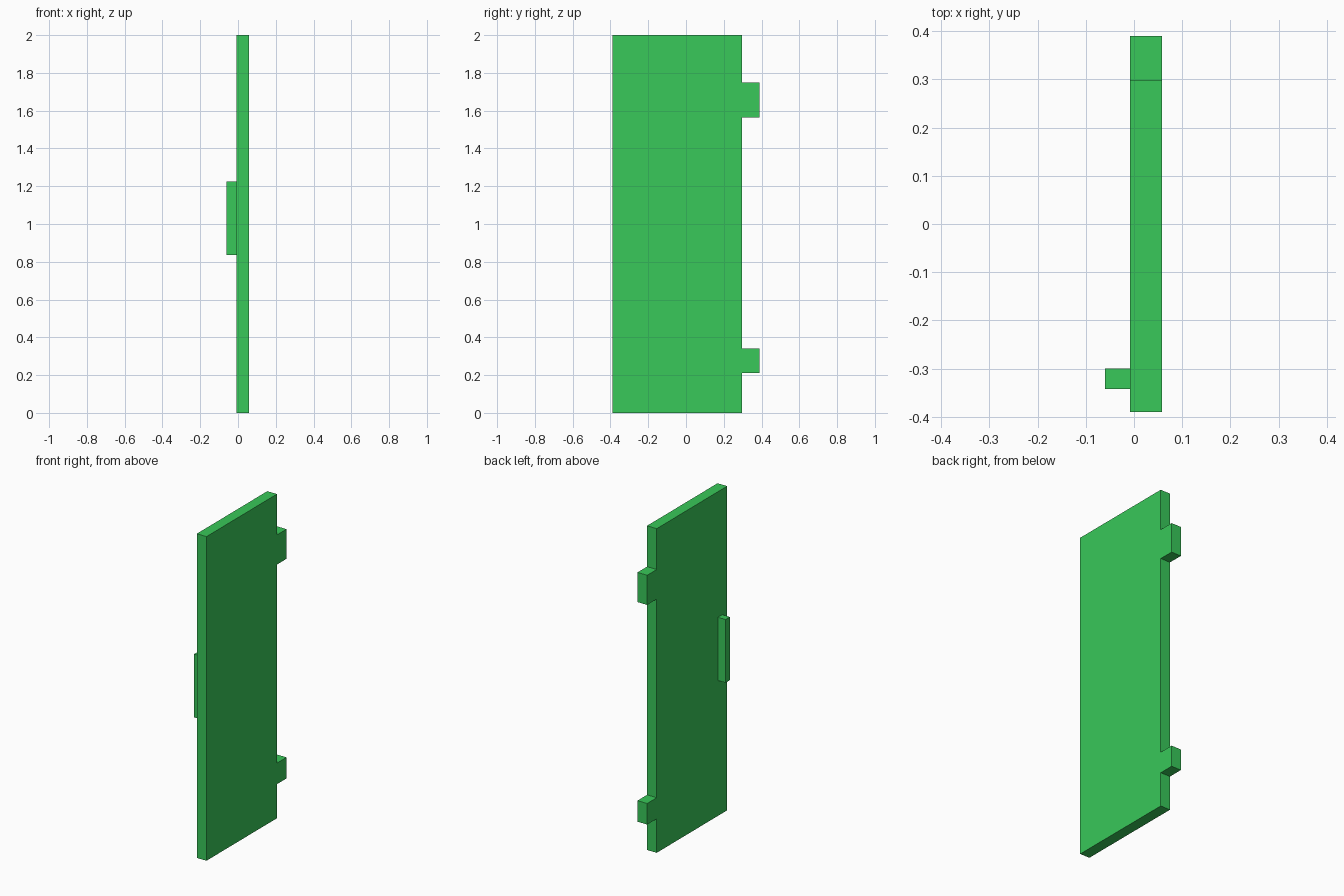
import bpy, bmesh

if "Cube" in bpy.data.objects:
    bpy.data.objects.remove(bpy.data.objects["Cube"])

green = bpy.data.materials.new("green")
green.diffuse_color = (0.04, 0.58, 0.10, 1)
green.use_nodes = True
green.node_tree.nodes["Principled BSDF"].inputs["Base Color"].default_value = green.diffuse_color


def extrude_profile(name, profile, x0, x1):
    """Extrude a (y, z) outline from x0 to x1."""
    bm = bmesh.new()
    face = bm.faces.new([bm.verts.new((x0, y, z)) for y, z in profile])
    out = bmesh.ops.extrude_face_region(bm, geom=[face])["geom"]
    bmesh.ops.translate(bm, vec=(x1 - x0, 0, 0),
                        verts=[g for g in out if isinstance(g, bmesh.types.BMVert)])
    bmesh.ops.recalc_face_normals(bm, faces=bm.faces)
    mesh = bpy.data.meshes.new(name)
    bm.to_mesh(mesh)
    bm.free()
    mesh.materials.append(green)
    obj = bpy.data.objects.new(name, mesh)
    bpy.context.collection.objects.link(obj)
    return obj


# Door panel with two flush hinge tabs on its back edge
BACK, TAB = 0.297, 0.39
outline = [(-0.39, 0), (BACK, 0)]
for low, high in ((0.21, 0.34), (1.565, 1.748)):
    outline += [(BACK, low), (TAB, low), (TAB, high), (BACK, high)]
outline += [(BACK, 2), (-0.39, 2)]
extrude_profile("door_panel", outline, -0.008, 0.058)

# Upright handle on the left face
extrude_profile("door_handle",
                [(-0.342, 0.835), (-0.30, 0.835), (-0.30, 1.225), (-0.342, 1.225)],
                -0.06, -0.008)
